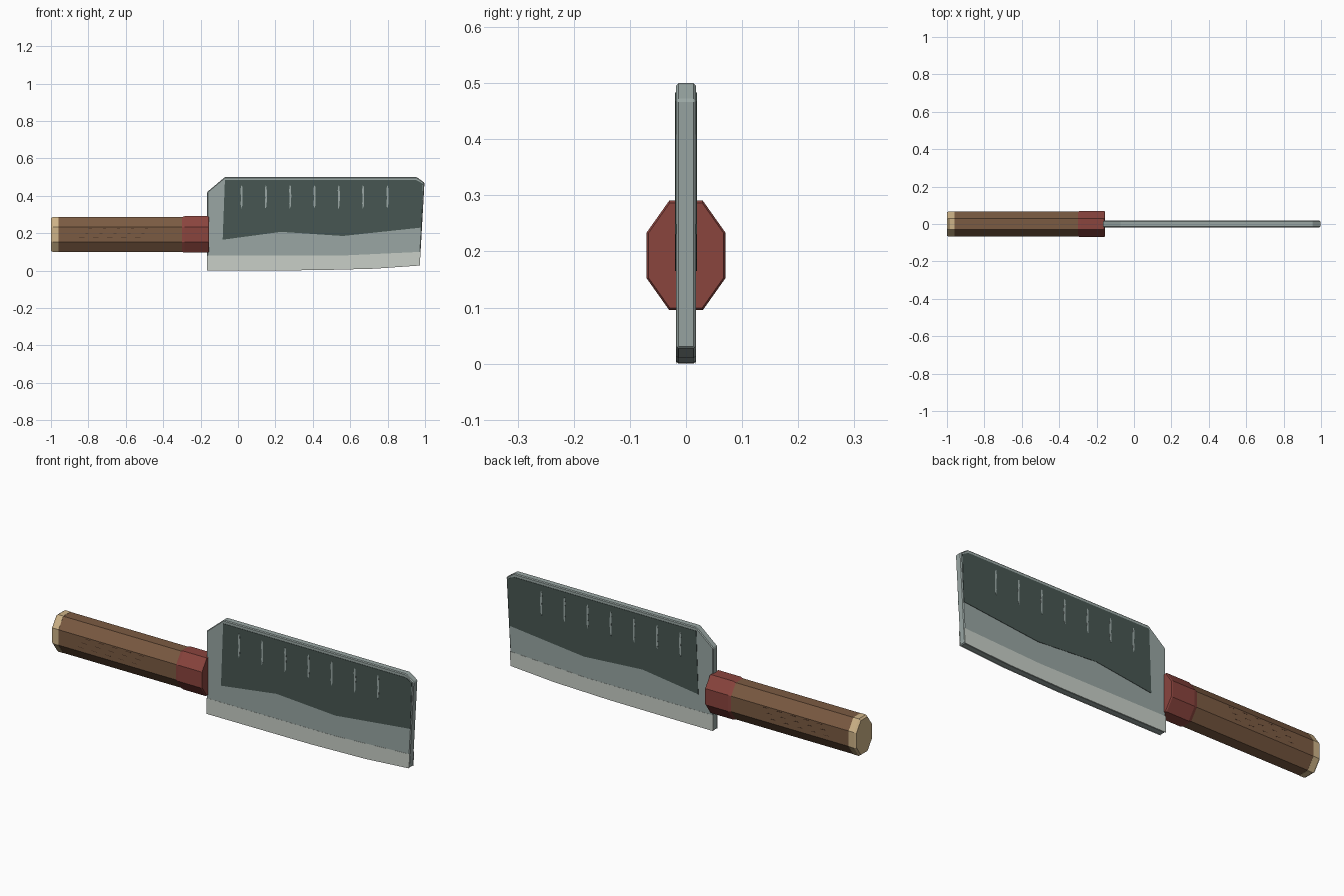
import bpy
import bmesh

default = bpy.data.objects.get("Cube")
if default:
    bpy.data.objects.remove(default, do_unlink=True)


def make_material(name, rgb):
    linear = [(c / 255) ** 2.2 for c in rgb] + [1]
    mat = bpy.data.materials.new(name)
    mat.use_nodes = True
    mat.diffuse_color = linear
    mat.node_tree.nodes["Principled BSDF"].inputs["Base Color"].default_value = linear
    return mat


steel = make_material("steel", (152, 165, 162))
pale_steel = make_material("pale steel", (199, 206, 198))
dark_steel = make_material("dark steel", (73, 87, 83))
wood = make_material("brown wood", (122, 91, 68))
dark_wood = make_material("dark wood grain", (72, 52, 40))
red = make_material("red ferrule", (137, 70, 64))
cream = make_material("cream cap", (205, 178, 135))


def add_object(name, bm, mat):
    bmesh.ops.recalc_face_normals(bm, faces=bm.faces)
    mesh = bpy.data.meshes.new(name)
    bm.to_mesh(mesh)
    bm.free()
    mesh.materials.append(mat)
    obj = bpy.data.objects.new(name, mesh)
    bpy.context.collection.objects.link(obj)
    return obj


def plate(name, outline, y0, y1, mat):
    """Extrude an (x, z) outline from y0 to y1."""
    bm = bmesh.new()
    face = bm.faces.new([bm.verts.new((x, y0, z)) for x, z in outline])
    result = bmesh.ops.extrude_face_region(bm, geom=[face])
    for v in result["geom"]:
        if isinstance(v, bmesh.types.BMVert):
            v.co.y = y1
    return add_object(name, bm, mat)


def both_sides(name, outline, y0, y1, mat):
    plate(name + "_front", outline, -y0, -y1, mat)
    plate(name + "_back", outline, y0, y1, mat)


def octagon_loft(name, rings, mat):
    """Join octagonal (x, scale) sections along the handle."""
    half = [(0.03, 0.0975), (0.07, 0.041), (0.07, -0.041), (0.03, -0.0975)]
    section = half + [(-y, z) for y, z in reversed(half)]
    bm = bmesh.new()
    loops = [[bm.verts.new((x, y * s, 0.193 + z * s)) for y, z in section]
             for x, s in rings]
    for a, b in zip(loops, loops[1:]):
        for i in range(8):
            j = (i + 1) % 8
            bm.faces.new((a[i], a[j], b[j], b[i]))
    bm.faces.new(loops[0])
    bm.faces.new(loops[-1])
    return add_object(name, bm, mat)


# Blade slab with softened spine and cutting edge
bottom = [(-0.165, 0), (0.42, 0.002), (0.73, 0.01), (0.972, 0.027)]
blade = plate("blade", bottom + [(0.997, 0.47), (0.955, 0.5), (-0.07, 0.5), (-0.165, 0.42)],
              -0.0175, 0.0175, steel)
bevel = blade.modifiers.new("soft edges", 'BEVEL')
bevel.width = 0.004
bevel.segments = 1

# Pale ground edge along the bottom
both_sides("cutting_edge", bottom + [(0.976, 0.1), (0.55, 0.08), (-0.165, 0.08)],
           0.0165, 0.0182, pale_steel)

# Dark forged upper panel with a wavy lower border
both_sides("dark_panel",
           [(-0.082, 0.165), (0.23, 0.207), (0.56, 0.185), (0.98, 0.23),
            (0.988, 0.465), (0.955, 0.483), (-0.07, 0.483)],
           0.0165, 0.0193, dark_steel)

# Row of narrow slits
for i in range(7):
    x = 0.02 + 0.13 * i
    slit = [(x - 0.004, 0.33), (x + 0.003, 0.345), (x + 0.005, 0.4), (x + 0.003, 0.45),
            (x - 0.003, 0.456), (x - 0.007, 0.43), (x - 0.004, 0.39), (x - 0.006, 0.36)]
    both_sides(f"slit_{i + 1}", slit, 0.0185, 0.0198, steel)

# Octagonal handle, ferrule and end cap
octagon_loft("handle", [(-0.962, 0.955), (-0.28, 0.955)], wood)
octagon_loft("ferrule", [(-0.3, 0.955), (-0.285, 1), (-0.16, 1), (-0.155, 0.96)], red)
octagon_loft("end_cap", [(-1, 0.89), (-0.99, 0.965), (-0.96, 0.965)], cream)

# Fine broken grain lines on the flat sides of the handle
for row, z in enumerate((0.175, 0.2, 0.224)):
    for i in range(5):
        x = -0.85 + 0.075 * i + 0.02 * row
        grain = [(x, z), (x + 0.03, z - 0.001), (x + 0.03, z + 0.001), (x, z + 0.002)]
        both_sides(f"grain_{row + 1}_{i + 1}", grain, 0.066, 0.0673, dark_wood)
